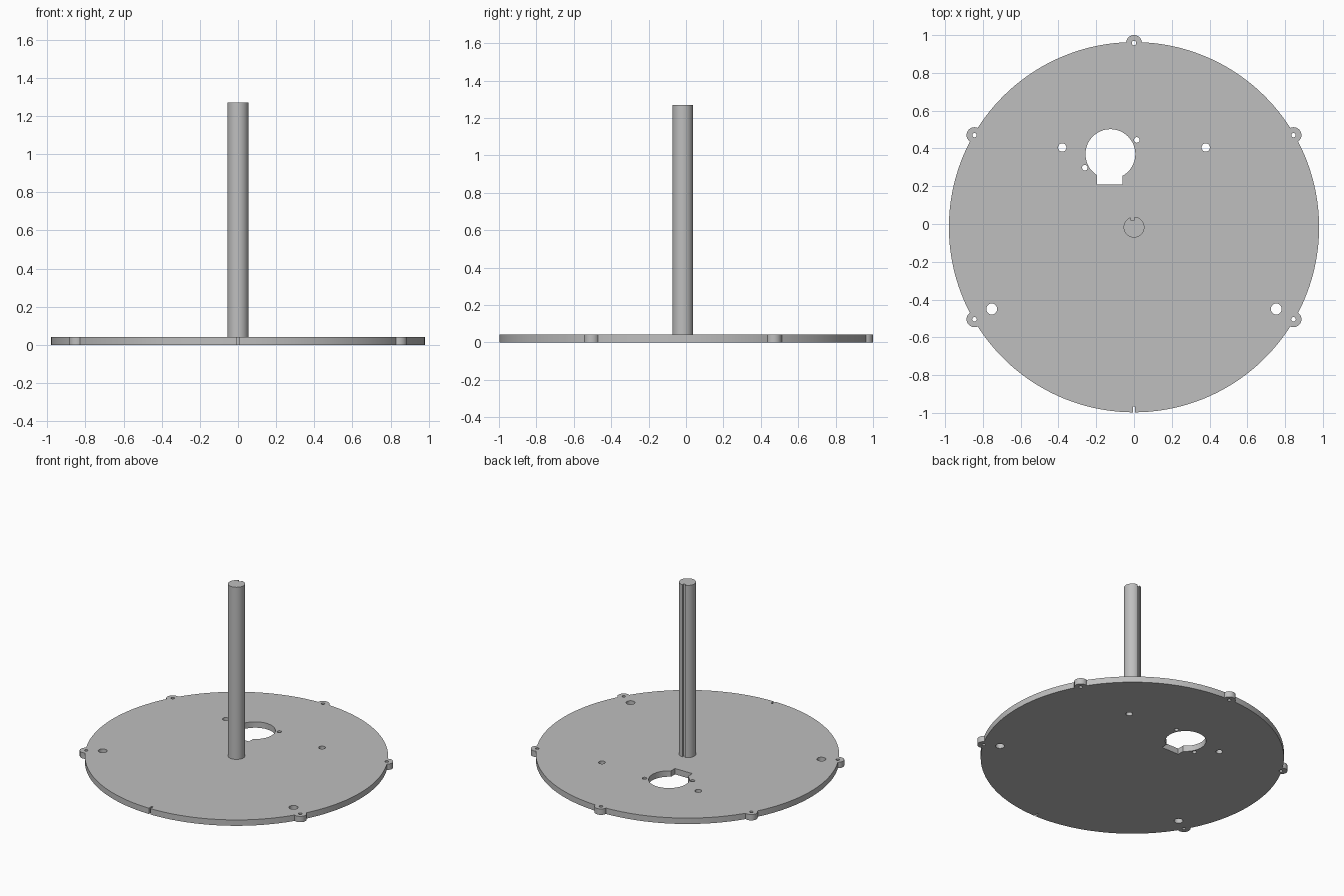
import bpy
import math

cube = bpy.data.objects.get("Cube")
if cube:
    bpy.data.objects.remove(cube, do_unlink=True)

grey = bpy.data.materials.new("light_grey")
grey.use_nodes = True
grey.diffuse_color = (0.52, 0.52, 0.52, 1)
grey.node_tree.nodes["Principled BSDF"].inputs["Base Color"].default_value = (0.52, 0.52, 0.52, 1)

CY = -0.017      # centre of the disc in y
THICK = 0.042
ROD_TOP = 1.27


def cylinder(name, x, y, radius, z0, z1, sides=48):
    bpy.ops.mesh.primitive_cylinder_add(vertices=sides, radius=radius, depth=z1 - z0,
                                        location=(x, y, (z0 + z1) / 2))
    obj = bpy.context.object
    obj.name = name
    obj.data.materials.append(grey)
    return obj


def box(name, x0, x1, y0, y1, z0, z1):
    bpy.ops.mesh.primitive_cube_add(size=1, location=((x0 + x1) / 2, (y0 + y1) / 2, (z0 + z1) / 2))
    obj = bpy.context.object
    obj.name = name
    obj.scale = (x1 - x0, y1 - y0, z1 - z0)
    bpy.ops.object.transform_apply(location=False, rotation=False, scale=True)
    obj.data.materials.append(grey)
    return obj


def combine(target, tool, operation):
    mod = target.modifiers.new("shape", 'BOOLEAN')
    mod.operation = operation
    mod.solver = 'EXACT'
    mod.object = tool
    bpy.context.view_layer.objects.active = target
    bpy.ops.object.modifier_apply(modifier=mod.name)
    bpy.data.objects.remove(tool, do_unlink=True)


def drill(x, y, radius, sides=24):
    combine(plate, cylinder("hole_cutter", x, y, radius, -0.1, 0.2, sides), 'DIFFERENCE')


# Base plate with five rim tabs, each with a screw hole
plate = cylinder("base_plate", 0, CY, 0.98, 0, THICK, 192)
tabs = [(0.975 * math.cos(math.radians(a)), CY + 0.975 * math.sin(math.radians(a)))
        for a in (-30, 30, 90, 150, 210)]
for x, y in tabs:
    combine(plate, cylinder("rim_tab", x, y, 0.042, 0, THICK, 32), 'UNION')
for x, y in tabs:
    drill(x, y, 0.012, 16)

# Mounting holes
for side in (-1, 1):
    drill(side * 0.38, 0.405, 0.022)
    drill(side * 0.753, -0.45, 0.029)

# Large keyed opening with its two small screw holes
drill(-0.125, 0.37, 0.132, 64)
combine(plate, box("key_cutter", -0.197, -0.06, 0.21, 0.35, -0.1, 0.2), 'DIFFERENCE')
drill(0.015, 0.445, 0.015, 16)
drill(-0.26, 0.298, 0.015, 16)

# Index slot at the front rim
combine(plate, box("slot_cutter", -0.006, 0.006, -1.1, -0.965, -0.1, 0.2), 'DIFFERENCE')

# Upright rod with a groove down its back
rod = cylinder("upright_rod", 0, CY, 0.055, THICK, ROD_TOP, 64)
combine(rod, box("groove_cutter", -0.018, 0.003, 0.022, 0.1, 0, 1.5), 'DIFFERENCE')

for obj in (plate, rod):
    bpy.ops.object.select_all(action='DESELECT')
    obj.select_set(True)
    bpy.context.view_layer.objects.active = obj
    bpy.ops.object.shade_smooth_by_angle(angle=math.radians(30))
